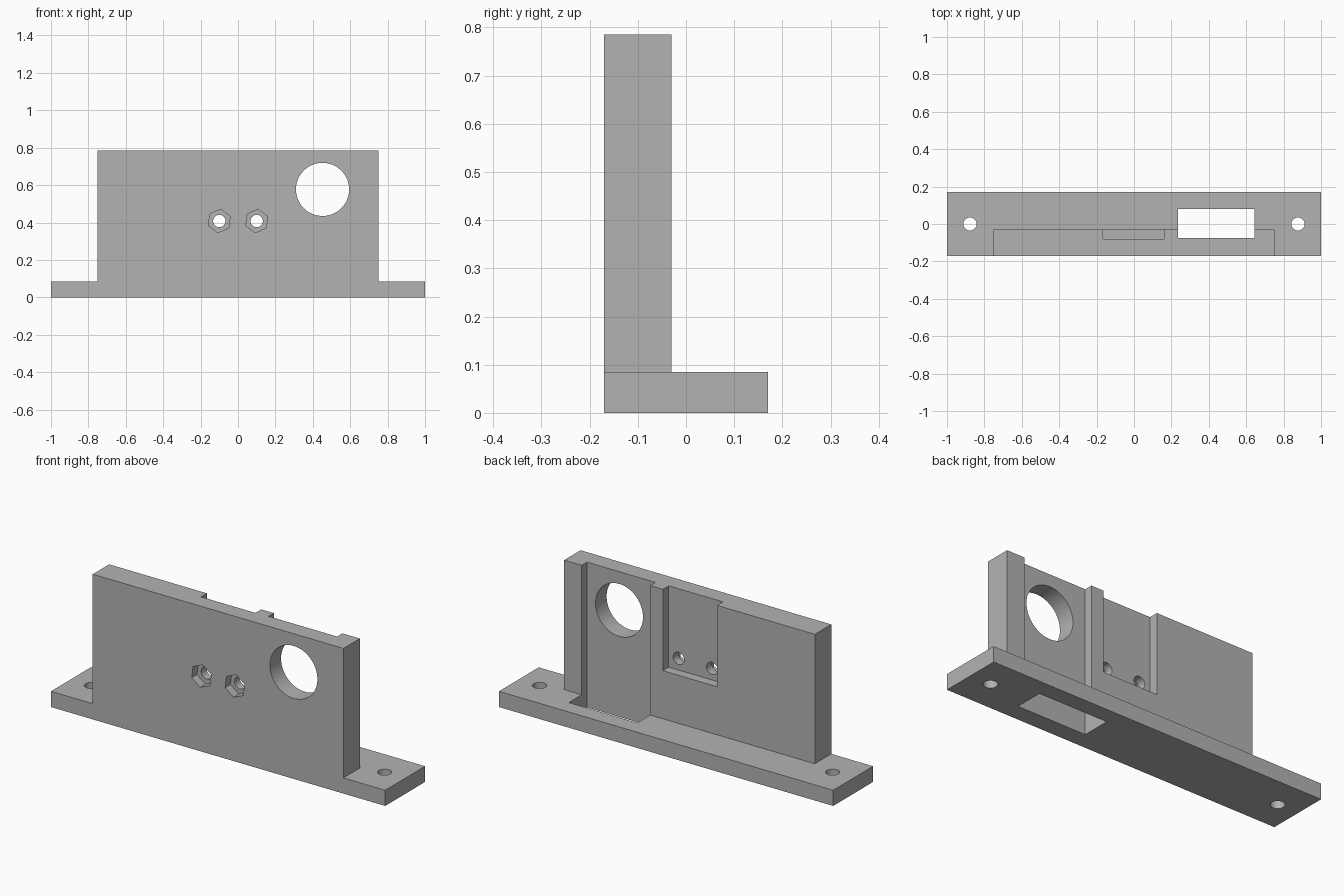
import bpy
import bmesh
from math import radians
from mathutils import Matrix, Vector

if "Cube" in bpy.data.objects:
    bpy.data.objects.remove(bpy.data.objects["Cube"], do_unlink=True)

GREY = (0.45, 0.45, 0.45, 1)
grey = bpy.data.materials.new("plain grey")
grey.use_nodes = True
grey.diffuse_color = GREY
grey.node_tree.nodes["Principled BSDF"].inputs["Base Color"].default_value = GREY


def finish(name, bm):
    mesh = bpy.data.meshes.new(name)
    bm.to_mesh(mesh)
    bm.free()
    mesh.materials.append(grey)
    obj = bpy.data.objects.new(name, mesh)
    bpy.context.collection.objects.link(obj)
    return obj


def box(name, low, high):
    low, high = Vector(low), Vector(high)
    bm = bmesh.new()
    bmesh.ops.create_cube(bm, size=1, matrix=Matrix.Translation((low + high) / 2)
                          @ Matrix.Diagonal((*(high - low), 1)))
    return finish(name, bm)


def prism(name, centre, radius, depth, sides=64, axis="Y", turn=0):
    spin = Matrix.Rotation(radians(turn), 4, "Z")
    tilt = Matrix.Rotation(radians(90), 4, "X") if axis == "Y" else Matrix()
    bm = bmesh.new()
    bmesh.ops.create_cone(bm, cap_ends=True, segments=sides, radius1=radius,
                          radius2=radius, depth=depth,
                          matrix=Matrix.Translation(centre) @ tilt @ spin)
    return finish(name, bm)


def combine(target, tool, operation="DIFFERENCE"):
    mod = target.modifiers.new("combine", "BOOLEAN")
    mod.operation = operation
    mod.solver = "EXACT"
    mod.object = tool
    bpy.context.view_layer.objects.active = target
    bpy.ops.object.modifier_apply(modifier=mod.name)
    bpy.data.objects.remove(tool, do_unlink=True)


FRONT, WALL_BACK, BACK = -0.17, -0.03, 0.17
BASE_TOP, TOP = 0.085, 0.785

# Base plate with upright wall
bracket = box("mounting_bracket", (-1, FRONT, 0), (1, BACK, BASE_TOP))
combine(bracket, box("wall", (-0.75, FRONT, 0), (0.75, WALL_BACK, TOP)), "UNION")

# Tall channel that continues down through the base as a slot
combine(bracket, box("channel", (0.235, -0.075, -0.1), (0.645, 0.08, 1)))

# Shallow pocket open at the top of the wall
combine(bracket, box("pocket", (-0.165, -0.08, 0.345), (0.16, 0.1, 1)))

# Large round window
combine(bracket, prism("window", (0.452, -0.1, 0.577), 0.142, 0.6, 96))

for side in (-1, 1):
    # Bolt holes with hexagonal nut recesses in the front
    x = side * 0.1
    combine(bracket, prism("bolt_hole", (x, -0.1, 0.408), 0.033, 0.6))
    combine(bracket, prism("nut_recess", (x, FRONT, 0.408), 0.063, 0.09, 6, turn=-7))
    # Screw holes at the ends of the base
    combine(bracket, prism("screw_hole", (side * 0.877, 0, 0.04), 0.035, 0.4, axis="Z"))

bpy.ops.object.select_all(action="DESELECT")
bracket.select_set(True)
bpy.context.view_layer.objects.active = bracket
bpy.ops.object.shade_smooth_by_angle(angle=radians(30))
